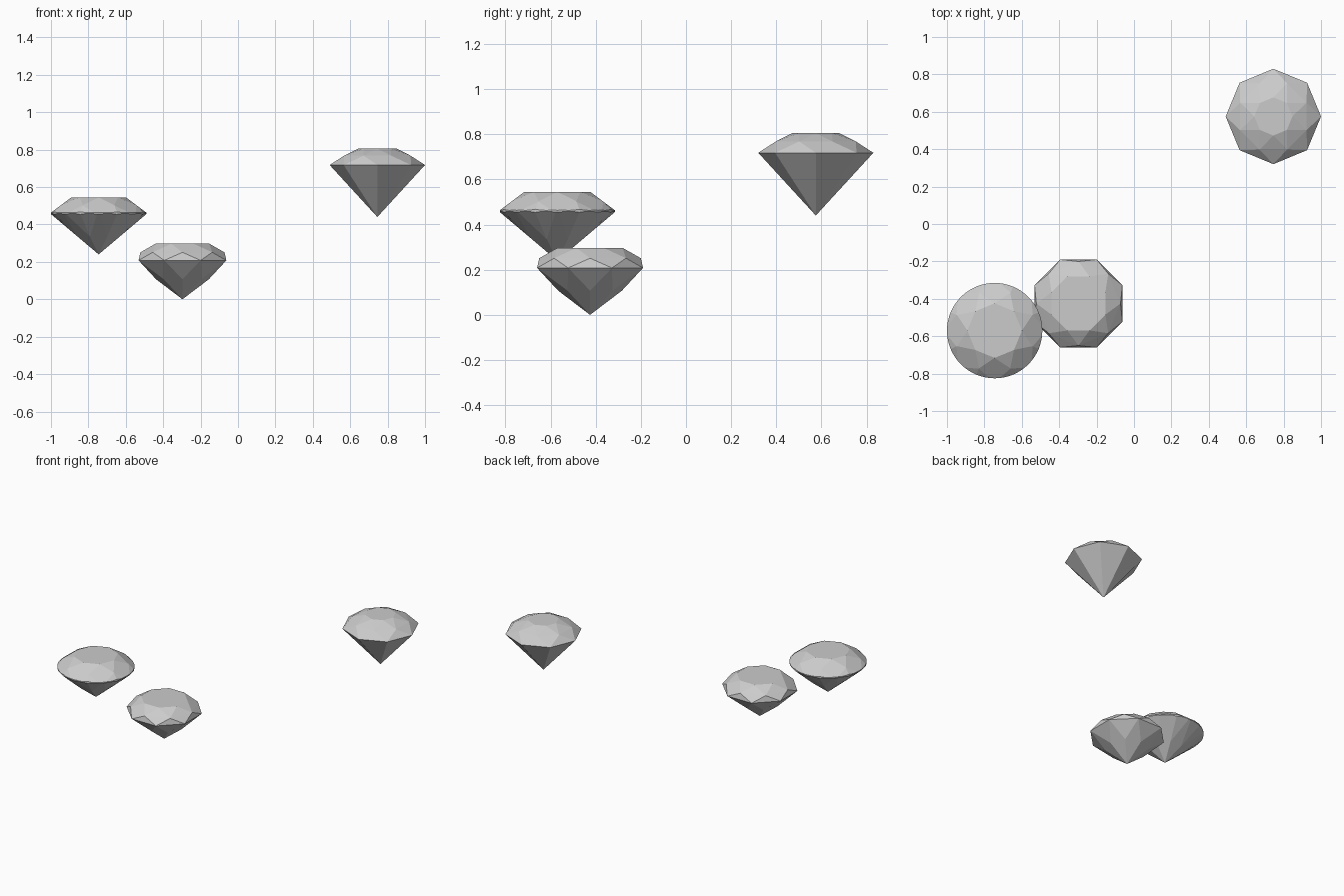
import bpy, bmesh
from math import sin, cos, radians
from mathutils import Vector

if "Cube" in bpy.data.objects:
    bpy.data.objects.remove(bpy.data.objects["Cube"])


def finish(bm, name, centre):
    # merge coplanar triangles into clean flat facets
    bmesh.ops.remove_doubles(bm, verts=bm.verts, dist=0.0002)
    bmesh.ops.dissolve_limit(bm, angle_limit=radians(0.7), verts=bm.verts, edges=bm.edges)
    bmesh.ops.recalc_face_normals(bm, faces=bm.faces)
    me = bpy.data.meshes.new(name)
    bm.to_mesh(me)
    bm.free()
    ob = bpy.data.objects.new(name, me)
    ob.location = (centre[0], centre[1], 0)
    bpy.context.collection.objects.link(ob)


def ring_gem(name, centre, culet, rings):
    # octagonal gem: convex skin over rings of (radius, height, start angle)
    bm = bmesh.new()
    bm.verts.new((0, 0, culet))
    for r, z, start in rings:
        for k in range(8):
            a = radians(start + 45 * k)
            bm.verts.new((r * cos(a), r * sin(a), z))
    res = bmesh.ops.convex_hull(bm, input=bm.verts)
    junk = [g for g in res["geom_interior"] if isinstance(g, bmesh.types.BMVert)]
    if junk:
        bmesh.ops.delete(bm, geom=junk, context='VERTS')
    finish(bm, name, centre)


def facet_cut(bm, angle, r, z, slope, side):
    # grind one flat facet through radius r, height z; side +1 crown, -1 pavilion
    a = radians(angle)
    no = Vector((slope * cos(a), slope * sin(a), side)).normalized()
    bmesh.ops.bisect_plane(bm, geom=bm.verts[:] + bm.edges[:] + bm.faces[:], dist=1e-6,
                           plane_co=(r * cos(a), r * sin(a), z), plane_no=no, clear_outer=True)
    bmesh.ops.holes_fill(bm, edges=[e for e in bm.edges if e.is_boundary], sides=0)


def round_gem(name, centre, radius, z0, z1):
    # round blank ground by rows of facets, leaving a thin scalloped girdle
    bm = bmesh.new()
    bmesh.ops.create_cone(bm, cap_ends=True, segments=64, radius1=radius, radius2=radius,
                          depth=z1 - z0 + 0.04)
    bmesh.ops.translate(bm, verts=bm.verts, vec=(0, 0, (z0 + z1) / 2 - 0.02))
    for k in range(8):
        a = 45 * k
        facet_cut(bm, a, 0, z0, 0.845, -1)                      # pavilion mains
        facet_cut(bm, a, 0.146, z1, 0.75, 1)                    # crown mains
        facet_cut(bm, a + 22.5, 0.135, z1, 0.5, 1)              # star facets
        for d in (-11.25, 11.25):
            facet_cut(bm, a + d, radius, z0 + 0.2185, 0.91, -1)  # lower girdle
            facet_cut(bm, a + d, radius, z0 + 0.223, 1.0, 1)     # upper girdle
    finish(bm, name, centre)


round_gem("round_gem", (-0.745, -0.57), 0.255, 0.24, 0.545)

# octagonal gem with flat sides facing the axes
ring_gem("flat_sided_gem", (-0.297, -0.425), 0.0, [
    (0.141, 0.107, 0),       # lower facet tips
    (0.254, 0.208, 22.5),    # girdle
    (0.225, 0.251, 0),       # upper facet tips
    (0.156, 0.297, 22.5)])   # table

# deep octagonal gem with corners facing the axes
ring_gem("deep_gem", (0.745, 0.575), 0.44, [
    (0.255, 0.718, 0),       # girdle
    (0.192, 0.768, 22.5),    # upper facet tips
    (0.102, 0.806, 0)])      # table
